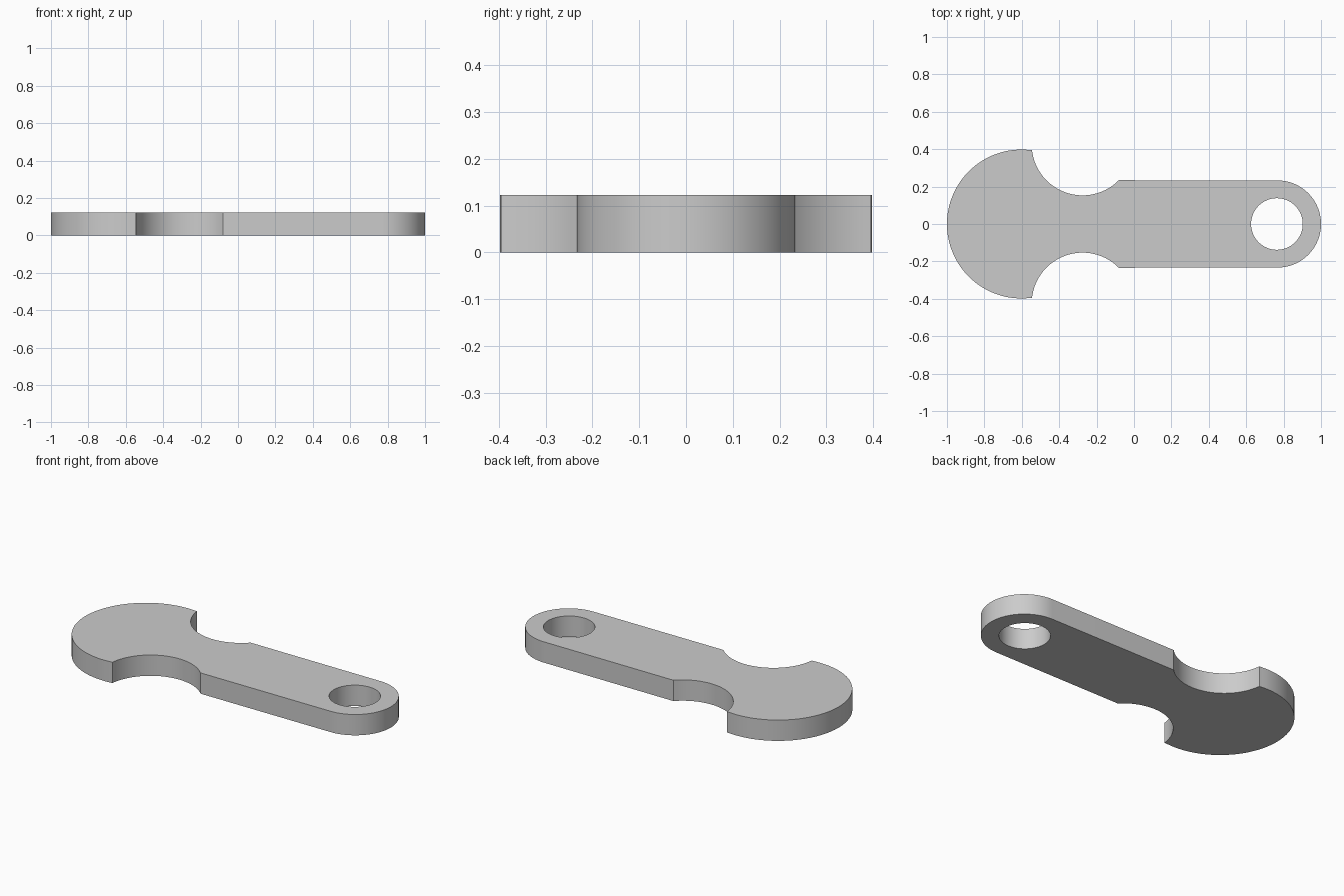
import bpy
import bmesh
from math import cos, sin, radians, pi

THICKNESS = 0.123

default = bpy.data.objects.get("Cube")
if default:
    bpy.data.objects.remove(default, do_unlink=True)


def arc(cx, cy, r, start, end, steps):
    """Points along a circular arc, angles in degrees."""
    angles = [radians(start + (end - start) * i / steps) for i in range(steps + 1)]
    return [(cx + r * cos(a), cy + r * sin(a)) for a in angles]


def add_loop(bm, points):
    verts = [bm.verts.new((x, y, 0)) for x, y in points]
    for i, v in enumerate(verts):
        bm.edges.new((v, verts[i - 1]))


# Back half of the outline: rounded tab end, neck notch, round head
half = arc(0.767, 0, 0.233, 0, 90, 24)
half += arc(-0.275, 0.425, 0.272, -44.6, -173.7, 32)
half += arc(-0.602, 0, 0.398, 81.8, 180, 36)[1:]
outline = half + [(x, -y) for x, y in reversed(half[1:-1])]

# Round hole through the tab
hole = arc(0.764, 0, 0.138, 0, 360, 64)[:-1]

# Fill the flat plate and extrude it
bm = bmesh.new()
add_loop(bm, outline)
add_loop(bm, hole)
bmesh.ops.triangle_fill(bm, edges=bm.edges[:], use_beauty=True, use_dissolve=False)
result = bmesh.ops.extrude_face_region(bm, geom=bm.faces[:], use_keep_orig=True)
top = [g for g in result["geom"] if isinstance(g, bmesh.types.BMVert)]
bmesh.ops.translate(bm, verts=top, vec=(0, 0, THICKNESS))
bmesh.ops.recalc_face_normals(bm, faces=bm.faces[:])

mesh = bpy.data.meshes.new("tag_plate")
bm.to_mesh(mesh)
bm.free()
plate = bpy.data.objects.new("tag_plate", mesh)
bpy.context.collection.objects.link(plate)

# Single plain grey
grey = bpy.data.materials.new("plain_grey")
grey.use_nodes = True
colour = (0.6, 0.6, 0.6, 1)
grey.diffuse_color = colour
for node in grey.node_tree.nodes:
    if node.type == "BSDF_PRINCIPLED":
        node.inputs["Base Color"].default_value = colour
mesh.materials.append(grey)

# Smooth curved walls, sharp rims and corners
bpy.ops.object.select_all(action="DESELECT")
plate.select_set(True)
bpy.context.view_layer.objects.active = plate
bpy.ops.object.shade_smooth_by_angle(angle=pi / 6)
